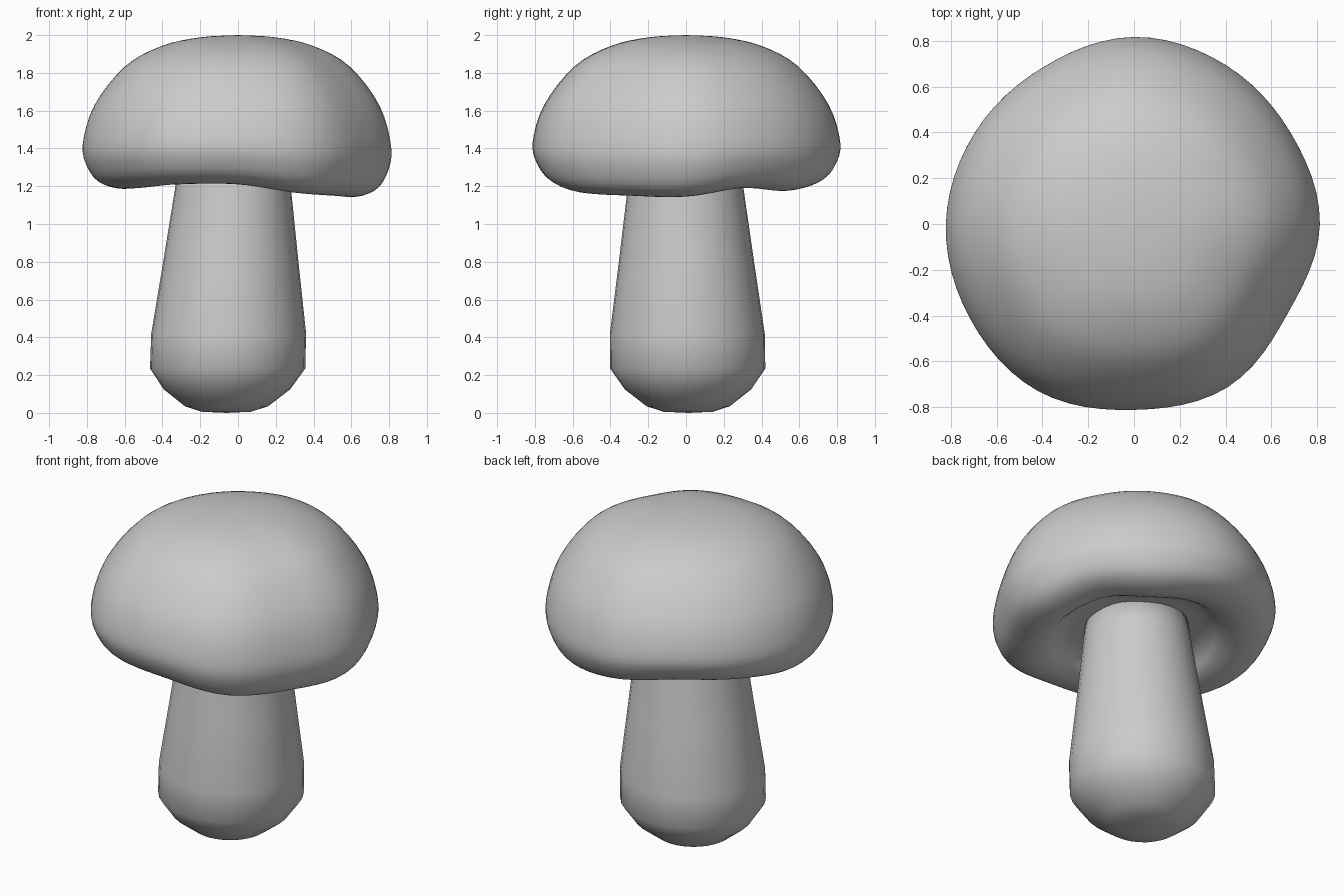
import bpy, bmesh, math

if "Cube" in bpy.data.objects:
    bpy.data.objects.remove(bpy.data.objects["Cube"])

grey = bpy.data.materials.new("pale grey")
grey.use_nodes = True
grey.diffuse_color = (0.6, 0.6, 0.6, 1)
grey.node_tree.nodes["Principled BSDF"].inputs["Base Color"].default_value = (0.6, 0.6, 0.6, 1)


def spline(a, b, c, d, t):
    """Smooth curve from b to c."""
    return b + 0.5 * t * (c - a + t * (2*a - 5*b + 4*c - d + t * (3*(b - c) + d - a)))


def around(values, angle):
    """Smooth value at an angle, from evenly spaced values round the circle."""
    n = len(values)
    u = angle / math.tau * n
    i = int(u)
    return spline(*(values[(i + k) % n] for k in (-1, 0, 1, 2)), u - i)


def refine(points, steps):
    """Smooth a profile; the ends are kept."""
    p = [points[0]] + points + [points[-1]]
    out = [tuple(spline(*v, s / steps) for v in zip(*p[i:i + 4]))
           for i in range(len(p) - 3) for s in range(steps)]
    return out + [points[-1]]


def loft(name, rings, sides, place):
    """Skin closed rings, capping both ends at a single point."""
    bm = bmesh.new()
    loops = []
    for ring in rings:
        count = 1 if ring[0] == 0 else sides
        loops.append([bm.verts.new(place(ring, math.tau * k / sides)) for k in range(count)])
    for a, b in zip(loops, loops[1:]):
        for k in range(sides):
            quad = [a[k % len(a)], b[k % len(b)], b[(k + 1) % len(b)], a[(k + 1) % len(a)]]
            bm.faces.new(list(dict.fromkeys(quad)))
    bmesh.ops.recalc_face_normals(bm, faces=bm.faces)
    for f in bm.faces:
        f.smooth = True
    mesh = bpy.data.meshes.new(name)
    bm.to_mesh(mesh)
    bm.free()
    mesh.materials.append(grey)
    obj = bpy.data.objects.new(name, mesh)
    bpy.context.collection.objects.link(obj)
    return obj


# Cap: uneven outline and wavy rim, counter-clockwise from +x
outline = [.81, .79, .80, .815, .79, .80, .82, .825, .84, .81, .82, .775]
rim = [1.145, 1.19, 1.175, 1.21, 1.25, 1.23, 1.19, 1.19, 1.21, 1.21, 1.165, 1.15]

# radius, height, share of the rim wave
cap_profile = [(0, 2, 0), (.2, 1.988, 0), (.4, 1.942, 0), (.59, 1.835, 0),
               (.75, 1.63, .1), (.812, 1.42, .5), (.785, 1.295, .85),
               (.72, 1.22, 1), (.61, 1.19, 1), (.51, 1.215, .9),
               (.44, 1.27, .6), (.33, 1.3, .3), (0, 1.31, 0)]


def place_cap(ring, angle):
    r, z, wave = ring
    r *= around(outline, angle) / .81
    z += wave * (around(rim, angle) - 1.19)
    return r * math.cos(angle), r * math.sin(angle), z


loft("mushroom_cap", refine(cap_profile, 4), 72, place_cap)

# Stem: tapered, leaning slightly, with a rounded foot
stem_profile = [(0, 0), (.13, .006), (.22, .035), (.335, .125), (.411, .235),
                (.41, .42), (.358, .8), (.308, 1.18), (.29, 1.34), (0, 1.35)]


def place_stem(ring, angle):
    r, z = ring
    return (r * math.cos(angle) - .062 + .03 * z, r * math.sin(angle) + .012 - .012 * z, z)


loft("mushroom_stem", stem_profile, 32, place_stem)
